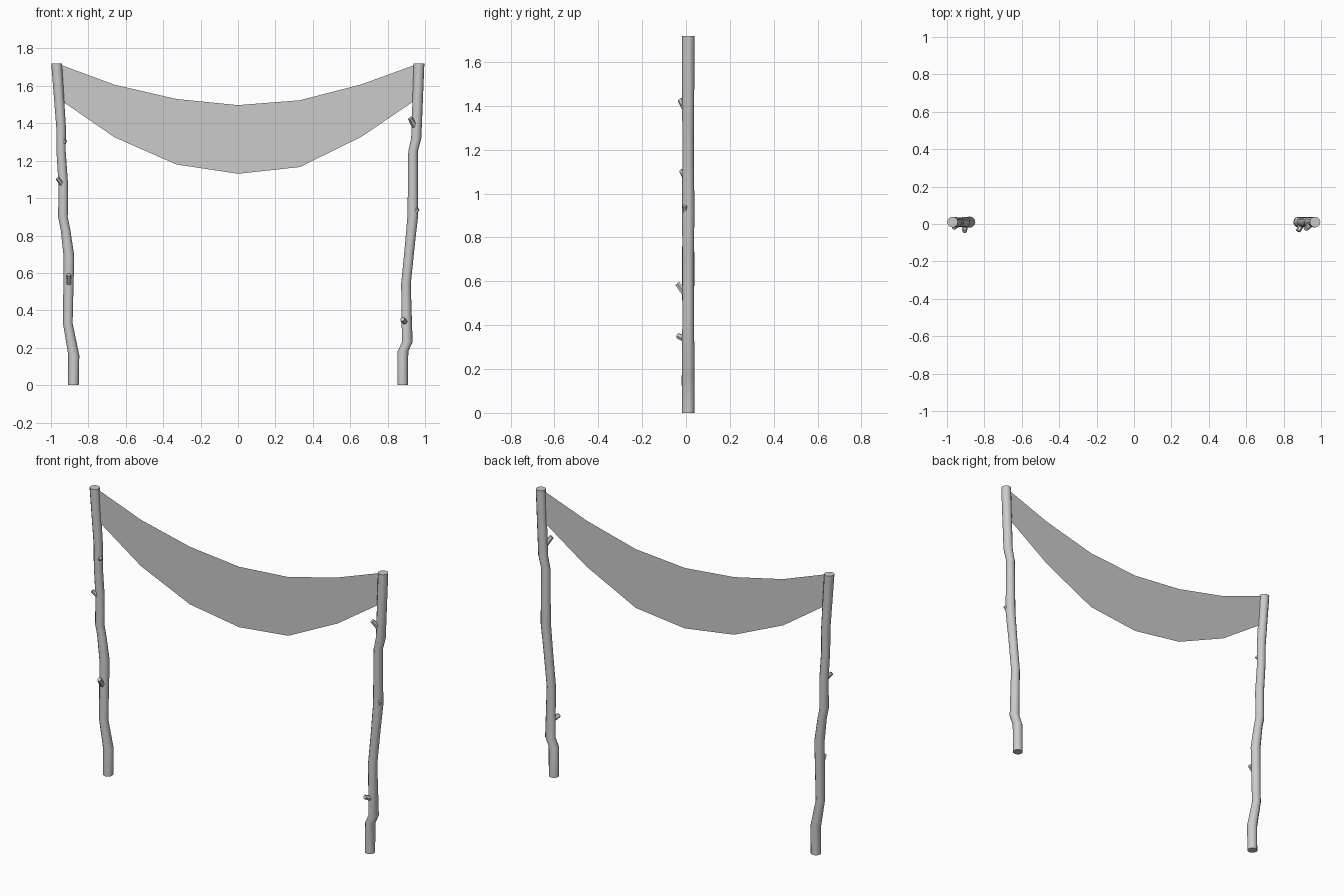
import bpy, bmesh, math
from mathutils import Vector

if "Cube" in bpy.data.objects:
    bpy.data.objects.remove(bpy.data.objects["Cube"])

Y = 0.01      # depth of the pole centre line
R = 0.0285    # pole radius


def finish(name, bm, smooth=True):
    bmesh.ops.recalc_face_normals(bm, faces=bm.faces)
    me = bpy.data.meshes.new(name)
    bm.to_mesh(me)
    bm.free()
    ob = bpy.data.objects.new(name, me)
    bpy.context.collection.objects.link(ob)
    if smooth:
        bpy.context.view_layer.objects.active = ob
        ob.select_set(True)
        bpy.ops.object.shade_smooth_by_angle(angle=math.radians(50))
        ob.select_set(False)
    return ob


def loft(bm, rings):
    vs = [[bm.verts.new(p) for p in ring] for ring in rings]
    n = len(vs[0])
    for a, b in zip(vs, vs[1:]):
        for i in range(n):
            j = (i + 1) % n
            bm.faces.new((a[i], a[j], b[j], b[i]))
    bm.faces.new(vs[0][::-1])
    bm.faces.new(vs[-1])


# crooked pole: horizontal rings along an (x, z, radius scale) path
def pole(name, path, sides=12):
    bm = bmesh.new()
    loft(bm, [[(x + R * s * math.cos(2 * math.pi * i / sides),
                Y + R * s * math.sin(2 * math.pi * i / sides), z)
               for i in range(sides)] for x, z, s in path])
    return finish(name, bm)


# cut branch stub: tapered, rising out of the pole
def stub(name, base, tip, r=0.018, sides=6):
    base, tip = Vector(base), Vector(tip)
    d = (tip - base).normalized()
    u = d.cross(Vector((0, 0, 1))).normalized()
    v = u.cross(d)
    bm = bmesh.new()
    loft(bm, [[c + (u * math.cos(2 * math.pi * i / sides)
                    + v * math.sin(2 * math.pi * i / sides)) * rr
               for i in range(sides)] for c, rr in ((base, r), (tip, r * 0.75))])
    return finish(name, bm)


# poles
pole("left_pole", [(-0.88, 0, 1), (-0.878, 0.16, 1.04), (-0.91, 0.33, 0.9),
                   (-0.904, 0.69, 1.0), (-0.922, 0.83, 0.9), (-0.936, 0.9, 0.9),
                   (-0.934, 1.07, 0.9), (-0.946, 1.25, 0.87), (-0.946, 1.38, 0.9),
                   (-0.97, 1.72, 1)])
pole("right_pole", [(0.88, 0, 1), (0.882, 0.18, 1), (0.905, 0.23, 1.0),
                    (0.898, 0.54, 0.9), (0.918, 0.74, 0.92), (0.935, 0.91, 1),
                    (0.936, 1.25, 0.9), (0.953, 1.32, 0.95), (0.968, 1.72, 1)])

# branch stubs
stubs = {
    "left_stub_low": ((-0.905, 0.0, 0.54), (-0.905, -0.040, 0.59)),
    "left_stub_middle": ((-0.936, 0.0, 1.07), (-0.965, -0.022, 1.105)),
    "left_stub_high": ((-0.94, 0.005, 1.29), (-0.921, -0.004, 1.31)),
    "right_stub_low": ((0.897, 0.0, 0.335), (0.878, -0.038, 0.352)),
    "right_stub_middle": ((0.94, 0.0, 0.91), (0.962, -0.006, 0.945)),
    "right_stub_high": ((0.945, 0.0, 1.385), (0.92, -0.026, 1.428)),
}
for name, (a, b) in stubs.items():
    stub(name, a, b, 0.014 if "middle" in name or name == "left_stub_high" else 0.017)

# sagging banner between the poles: (x, top z, bottom z)
bm = bmesh.new()
cols = [(-0.96, 1.717, 1.532), (-0.66, 1.606, 1.325), (-0.33, 1.53, 1.18),
        (0, 1.497, 1.13), (0.33, 1.523, 1.166), (0.66, 1.608, 1.328),
        (0.96, 1.717, 1.532)]
vs = [(bm.verts.new((x, Y, t)), bm.verts.new((x, Y, b))) for x, t, b in cols]
for (t0, b0), (t1, b1) in zip(vs, vs[1:]):
    bm.faces.new((b0, b1, t1, t0))
finish("banner_cloth", bm, smooth=False)
